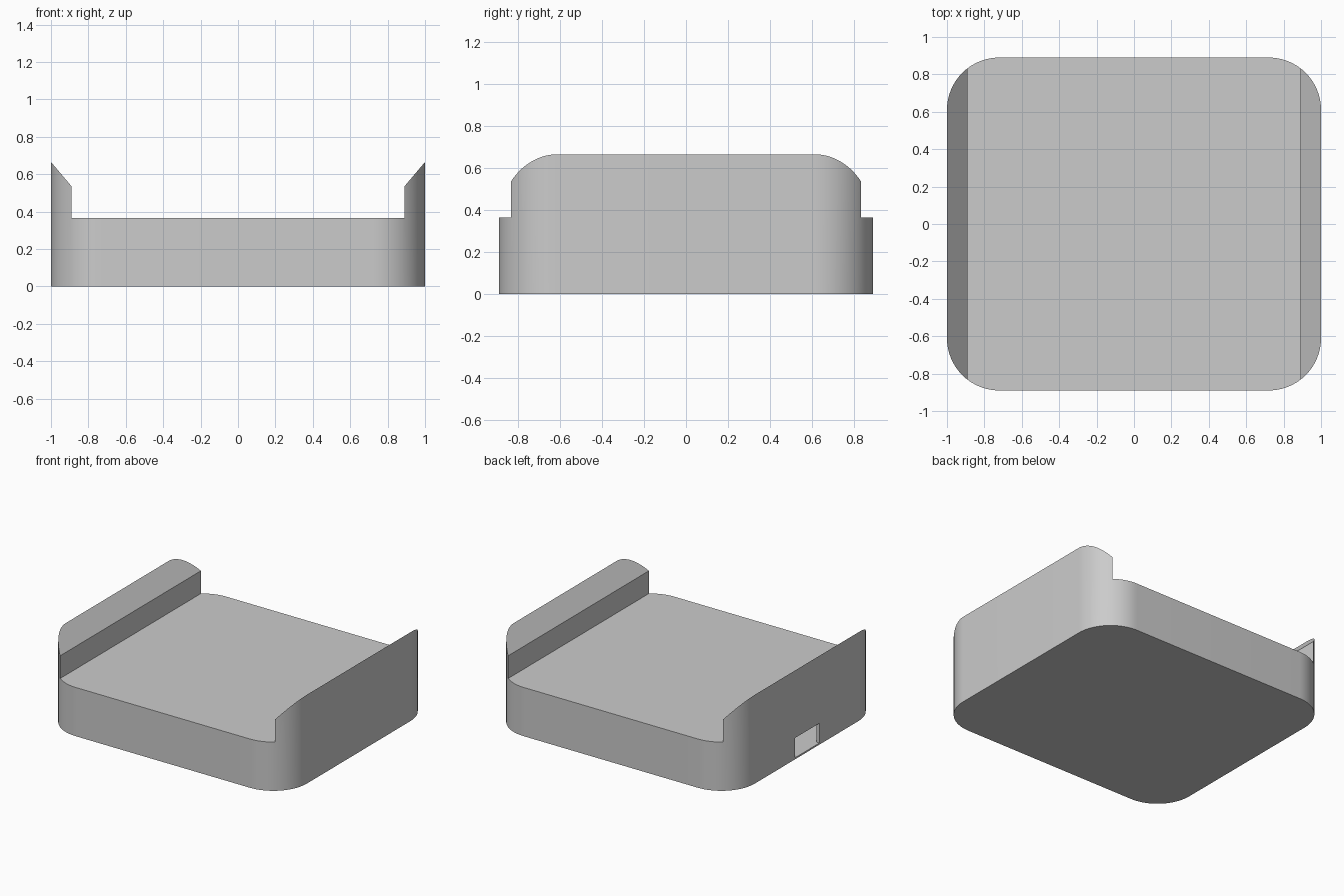
import bpy
import bmesh
import math

if "Cube" in bpy.data.objects:
    bpy.data.objects.remove(bpy.data.objects["Cube"], do_unlink=True)

HALF_X, HALF_Y, RADIUS = 1.0, 0.89, 0.28
DECK_Z, RIM_Z, INNER_Z, RIM_X = 0.365, 0.665, 0.535, 0.89
WALL, FLOOR = 0.025, 0.012

grey = bpy.data.materials.new("light grey")
grey.use_nodes = True
colour = (0.6, 0.6, 0.6, 1)
grey.diffuse_color = colour
grey.node_tree.nodes["Principled BSDF"].inputs["Base Color"].default_value = colour


def prism(name, points, direction):
    """Extrude a closed outline of 3D points along a direction."""
    bm = bmesh.new()
    face = bm.faces.new([bm.verts.new(p) for p in points])
    result = bmesh.ops.extrude_face_region(bm, geom=[face])
    verts = [v for v in result["geom"] if isinstance(v, bmesh.types.BMVert)]
    bmesh.ops.translate(bm, verts=verts, vec=direction)
    bmesh.ops.recalc_face_normals(bm, faces=bm.faces)
    mesh = bpy.data.meshes.new(name)
    bm.to_mesh(mesh)
    bm.free()
    mesh.materials.append(grey)
    obj = bpy.data.objects.new(name, mesh)
    bpy.context.collection.objects.link(obj)
    return obj


def rounded_outline(inset, z, steps=20):
    """Rounded rectangle, inset evenly from the case footprint."""
    points = []
    for corner, (sx, sy) in enumerate([(1, 1), (-1, 1), (-1, -1), (1, -1)]):
        for i in range(steps + 1):
            a = (corner + i / steps) * math.pi / 2
            points.append((sx * (HALF_X - RADIUS) + (RADIUS - inset) * math.cos(a),
                           sy * (HALF_Y - RADIUS) + (RADIUS - inset) * math.sin(a), z))
    return points


def cut(target, cutter):
    cutter.hide_render = True
    mod = target.modifiers.new("cut", "BOOLEAN")
    mod.operation = "DIFFERENCE"
    mod.solver = "EXACT"
    mod.object = cutter
    bpy.context.view_layer.objects.active = target
    bpy.ops.object.modifier_apply(modifier=mod.name)
    bpy.data.objects.remove(cutter, do_unlink=True)


# Case with rounded corners
case = prism("case", rounded_outline(0, 0), (0, 0, 0.75))

# Flat deck between two side rims whose tops slope inward
slope = (RIM_Z - INNER_Z) / (HALF_X - RIM_X)
half = [(RIM_X, DECK_Z), (RIM_X, INNER_Z), (1.1, RIM_Z + 0.1 * slope), (1.1, 1)]
profile = half + [(-x, z) for x, z in reversed(half)]
cut(case, prism("deck_cutter", [(x, -1, z) for x, z in profile], (0, 2, 0)))

# Hollow interior
cut(case, prism("cavity_cutter", rounded_outline(WALL, FLOOR),
                (0, 0, DECK_Z - WALL - FLOOR)))

# Port opening low in the right side wall
port = [(-1.1, y, z) for y, z in
        [(-0.15, FLOOR), (0.14, FLOOR), (0.14, 0.16), (-0.15, 0.16)]]
cut(case, prism("port_cutter", port, (0.2, 0, 0)))

# Smooth corners, crisp edges
bpy.ops.object.select_all(action="DESELECT")
case.select_set(True)
bpy.context.view_layer.objects.active = case
bpy.ops.object.shade_smooth_by_angle(angle=math.radians(30))
